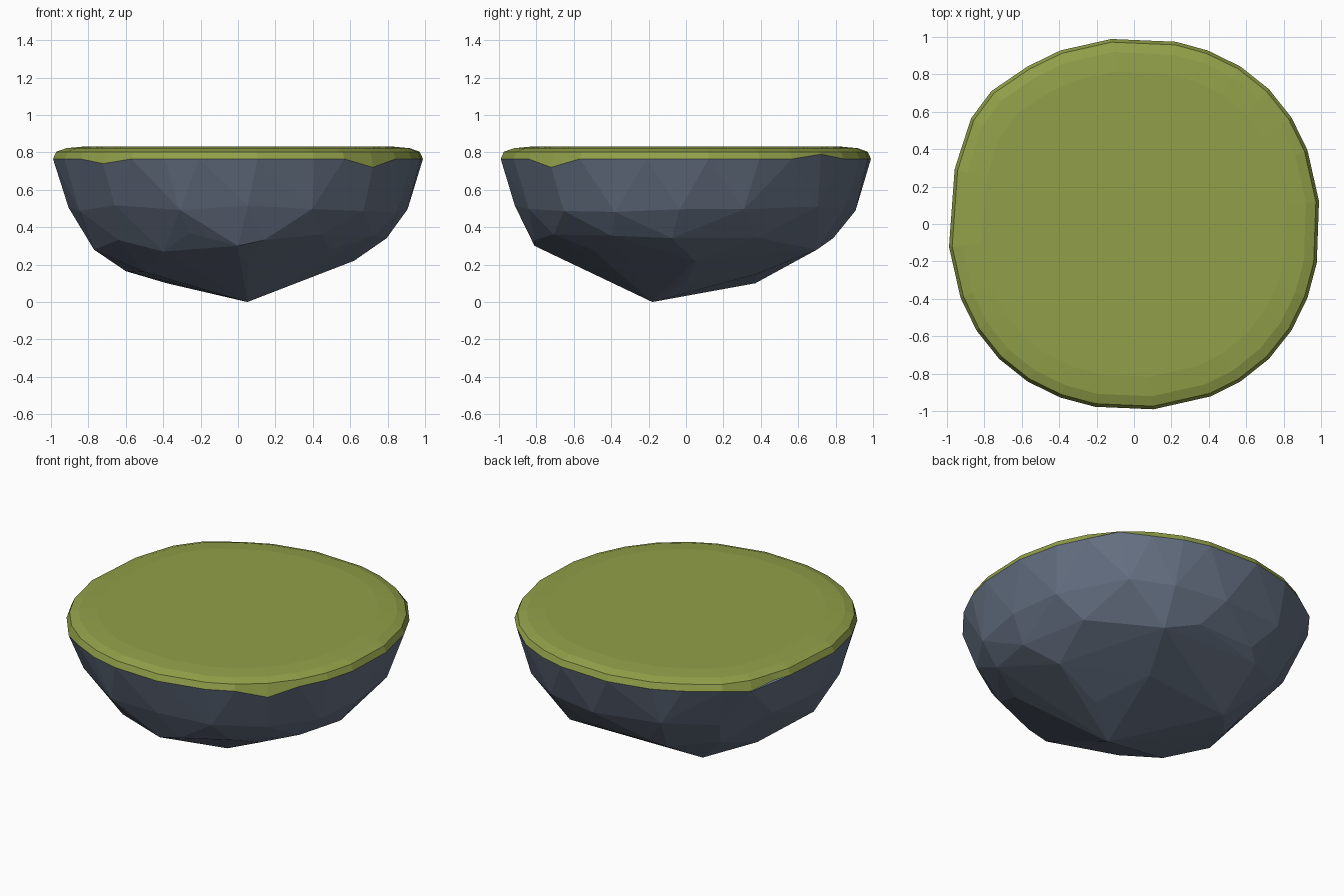
import bpy, bmesh, math, random

if "Cube" in bpy.data.objects:
    bpy.data.objects.remove(bpy.data.objects["Cube"])

random.seed(4)

# Uneven rim directions in degrees
ANGLES = [7, 23, 34, 45, 56, 67, 77, 97, 113, 124, 137, 147, 156, 163, 187, 203,
          214, 225, 236, 247, 258, 276, 294, 304, 315, 326, 337, 348]
DIPS = {315: 0.72, 225: 0.74, 45: 0.79, 147: 0.74}   # where grass hangs or recedes


def material(name, rgb):
    m = bpy.data.materials.new(name)
    m.diffuse_color = (*rgb, 1)
    m.use_nodes = True
    m.node_tree.nodes["Principled BSDF"].inputs["Base Color"].default_value = m.diffuse_color
    return m


def polar(deg, scale, z):
    a = math.radians(deg)
    r = (1 + 0.025 * math.sin(2 * a) ** 2) * scale
    if deg in (137, 147):
        r *= 1.022
    return (r * math.cos(a), r * math.sin(a), z)


def finish(bm, name, mat):
    bmesh.ops.recalc_face_normals(bm, faces=bm.faces[:])
    mesh = bpy.data.meshes.new(name)
    bm.to_mesh(mesh)
    bm.free()
    mesh.materials.append(mat)
    ob = bpy.data.objects.new(name, mesh)
    bpy.context.collection.objects.link(ob)
    return ob


rim = [polar(d, 0.995, DIPS.get(d, 0.765)) for d in ANGLES]

# Grass cap: stacked rings closed by a flat lawn
bm = bmesh.new()
rings = [[bm.verts.new(p) for p in rim]]
for scale, z in ((0.978, 0.803), (0.925, 0.822), (0.82, 0.832)):
    rings.append([bm.verts.new(polar(d, scale, z)) for d in ANGLES])
n = len(ANGLES)
for lo, hi in zip(rings, rings[1:]):
    for i in range(n):
        j = (i + 1) % n
        bm.faces.new((lo[i], lo[j], hi[j], hi[i]))
bm.faces.new(rings[-1])
finish(bm, "grass_cap", material("moss green", (0.285, 0.35, 0.066)))

# Rock underside: faceted hull around the rim, two rough belts and a craggy keel
bm = bmesh.new()
rim_verts = [bm.verts.new(p) for p in rim]
for i in range(16):
    d = i * 22.5 + random.uniform(-4, 4)
    bm.verts.new(polar(d, random.uniform(0.905, 0.925), random.uniform(0.48, 0.52)))
for i in range(13):
    d = i * 360 / 13 + random.uniform(-6, 6)
    bm.verts.new(polar(d, random.uniform(0.76, 0.82), random.uniform(0.33, 0.37)))
KEEL = [(0.05, -0.18, 0), (-0.15, 0.05, 0.055), (-0.38, 0.37, 0.10),
        (-0.60, 0.12, 0.165), (-0.50, -0.33, 0.16), (-0.77, -0.22, 0.28),
        (0.30, 0.0, 0.10), (0.62, 0.05, 0.22), (0.0, -0.81, 0.30),
        (0.05, -0.63, 0.22), (0.35, 0.70, 0.28), (0.2, 0.38, 0.15),
        (-0.35, 0.70, 0.29), (0.5, -0.5, 0.28), (-0.4, -0.62, 0.27)]
for p in KEEL:
    bm.verts.new(p)
hull = bmesh.ops.convex_hull(bm, input=bm.verts[:])
loose = [v for v in bm.verts if not v.link_faces and v not in rim_verts]
bmesh.ops.delete(bm, geom=loose, context='VERTS')
top = set(v for v in rim_verts if v.is_valid)
lid = [f for f in bm.faces if all(v in top for v in f.verts)]
bmesh.ops.delete(bm, geom=lid, context='FACES')
finish(bm, "rock_base", material("slate grey", (0.13, 0.163, 0.225)))
